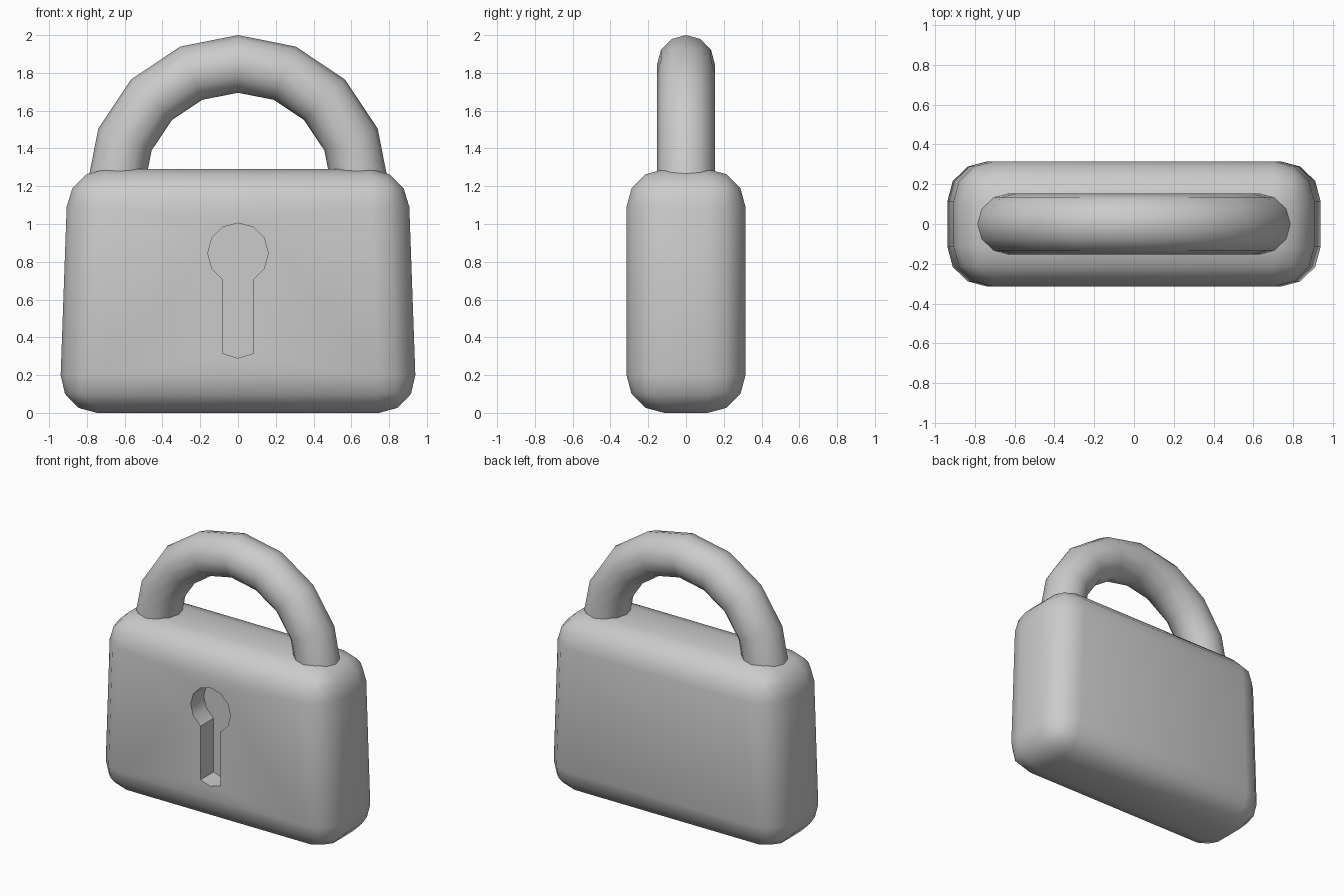
import bpy, bmesh
from math import sin, cos, pi, radians

if "Cube" in bpy.data.objects:
    bpy.data.objects.remove(bpy.data.objects["Cube"])


def make(name, bm):
    bmesh.ops.recalc_face_normals(bm, faces=bm.faces)
    me = bpy.data.meshes.new(name)
    bm.to_mesh(me)
    bm.free()
    ob = bpy.data.objects.new(name, me)
    bpy.context.collection.objects.link(ob)
    return ob


def activate(ob):
    bpy.ops.object.select_all(action='DESELECT')
    ob.select_set(True)
    bpy.context.view_layer.objects.active = ob


# Body: tapered block with rounded edges
bm = bmesh.new()
bmesh.ops.create_cube(bm, size=1)
for v in bm.verts:
    top = v.co.z > 0
    v.co.x *= 1.80 if top else 1.892
    v.co.y *= 0.63
    v.co.z = 1.29 if top else 0
body = make("lock_body", bm)
bev = body.modifiers.new("rounding", 'BEVEL')
bev.width, bev.segments = 0.2, 3
bev.limit_method = 'NONE'

# Keyhole: twelve-sided round hole running into a slot
outline = [(0.16 * cos(radians(a)), 0.845 + 0.16 * sin(radians(a)))
           for a in range(-60, 241, 30)]
outline += [(-0.081, 0.315), (0, 0.29), (0.081, 0.315)]
bm = bmesh.new()
face = bm.faces.new([bm.verts.new((x, -0.5, z)) for x, z in outline])
ext = bmesh.ops.extrude_face_region(bm, geom=[face])
for g in ext["geom"]:
    if isinstance(g, bmesh.types.BMVert):
        g.co.y = -0.165
cutter = make("keyhole_cutter", bm)
cutter.hide_render = True
cut = body.modifiers.new("keyhole", 'BOOLEAN')
cut.object, cut.operation, cut.solver = cutter, 'DIFFERENCE', 'EXACT'
activate(body)
for m in ("rounding", "keyhole"):
    bpy.ops.object.modifier_apply(modifier=m)
bpy.data.objects.remove(cutter)

# Shackle: half ring sunk into the body top
R, r, steps, sides, base = 0.6475, 0.1525, 8, 12, 1.20
bm = bmesh.new()
rings = []
for i in range(steps + 1):
    a = pi * i / steps
    ring = []
    for j in range(sides):
        b = 2 * pi * j / sides
        d = R + r * cos(b)
        ring.append(bm.verts.new((d * cos(a), r * sin(b), base + d * sin(a))))
    rings.append(ring)
for p, q in zip(rings, rings[1:]):
    for j in range(sides):
        k = (j + 1) % sides
        bm.faces.new((p[j], p[k], q[k], q[j]))
for ring in (rings[0], rings[-1]):
    bm.faces.new(ring)
shackle = make("shackle", bm)

for ob in (body, shackle):
    activate(ob)
    bpy.ops.object.shade_smooth_by_angle(angle=radians(40))
